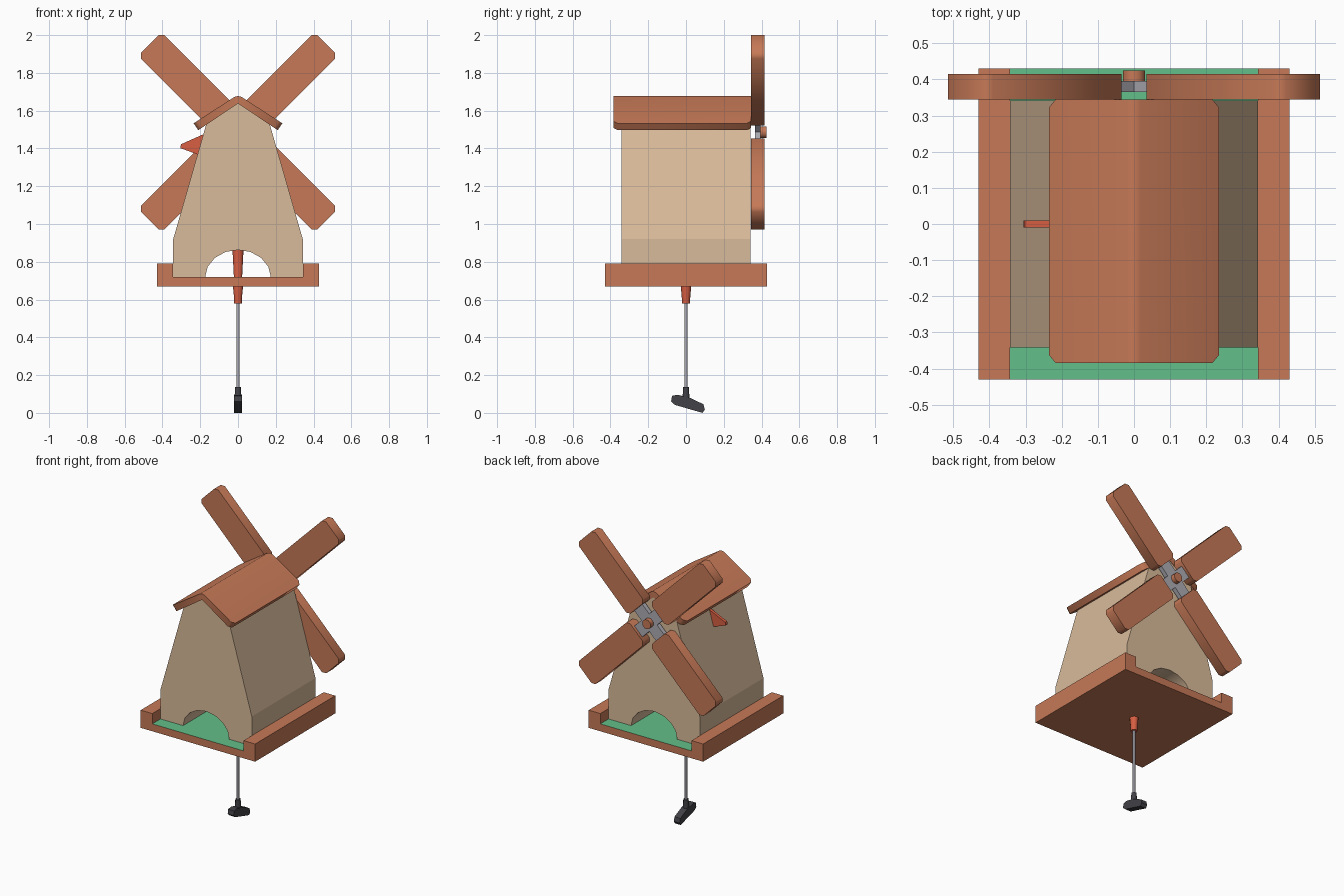
import bpy, bmesh, math
from mathutils import Matrix, Vector

if "Cube" in bpy.data.objects:
    bpy.data.objects.remove(bpy.data.objects["Cube"])


def material(name, rgb):
    lin = [((c / 255 + 0.055) / 1.055) ** 2.4 for c in rgb] + [1.0]
    m = bpy.data.materials.new(name)
    m.use_nodes = True
    m.diffuse_color = lin
    m.node_tree.nodes["Principled BSDF"].inputs["Base Color"].default_value = lin
    return m


brown = material("terracotta brown", (198, 121, 87))
tan = material("wall tan", (217, 187, 155))
green = material("turf green", (99, 191, 138))
red = material("grip red", (215, 94, 66))
grey = material("metal grey", (172, 172, 180))
dark = material("head charcoal", (66, 66, 71))


def finish(name, bm, mats, smooth=None):
    bmesh.ops.recalc_face_normals(bm, faces=bm.faces)
    me = bpy.data.meshes.new(name)
    bm.to_mesh(me)
    bm.free()
    for m in mats:
        me.materials.append(m)
    ob = bpy.data.objects.new(name, me)
    bpy.context.collection.objects.link(ob)
    if smooth:
        bpy.ops.object.select_all(action="DESELECT")
        ob.select_set(True)
        bpy.context.view_layer.objects.active = ob
        bpy.ops.object.shade_smooth_by_angle(angle=math.radians(smooth))
    return ob


def mirrored(half):
    """Close a right-hand outline with its mirror image, skipping centre points."""
    return half + [(-x, z) for x, z in reversed(half) if x > 0]


def extrude(profile, lo, hi, axis="y"):
    """Extrude an outline (x, z) along y, or an outline (y, z) along x."""
    place = (lambda a, b, d: (a, d, b)) if axis == "y" else (lambda a, b, d: (d, a, b))
    bm = bmesh.new()
    face = bm.faces.new([bm.verts.new(place(a, b, lo)) for a, b in profile])
    out = bmesh.ops.extrude_face_region(bm, geom=[face], use_keep_orig=True)
    step = Vector(place(0, 0, hi - lo))
    bmesh.ops.translate(bm, vec=step, verts=[g for g in out["geom"] if isinstance(g, bmesh.types.BMVert)])
    bmesh.ops.recalc_face_normals(bm, faces=bm.faces)
    return bm


def lathe(name, profile, sides, mat, smooth):
    """Stack of rings (radius, z) about the z axis, capped at both ends."""
    bm = bmesh.new()
    rings = []
    for r, z in profile:
        turn = [math.tau * (i + 0.5) / sides for i in range(sides)]
        rings.append([bm.verts.new((r * math.cos(t), r * math.sin(t), z)) for t in turn])
    for a, b in zip(rings, rings[1:]):
        for i in range(sides):
            j = (i + 1) % sides
            bm.faces.new((a[i], a[j], b[j], b[i]))
    bm.faces.new(rings[0])
    bm.faces.new(rings[-1])
    return finish(name, bm, [mat], smooth)


# Base tray with side rails and a turf floor
tray = [(0.43, 0.79), (0.343, 0.79), (0.343, 0.72)]
bm = extrude([(-0.43, 0.67), (0.43, 0.67)] + mirrored(tray), -0.43, 0.43)
for f in bm.faces:
    c = f.calc_center_median()
    f.material_index = int(f.normal.z > 0.9 and abs(c.x) < 0.3)
finish("base_tray", bm, [brown, green])

# House body with a through tunnel
arch = [(0.174 * math.cos(a), 0.718 + 0.145 * math.sin(a))
        for a in (math.pi * i / 8 for i in range(8, -1, -1))]
wall = [(0.343, 0.718), (0.343, 0.92), (0.167, 1.532), (0, 1.65)]
bm = extrude(arch + mirrored(wall), -0.342, 0.342)
for f in bm.faces:
    c = f.calc_center_median()
    f.smooth = abs(f.normal.y) < 0.1 and abs(c.x) < 0.18 and 0.72 < c.z < 0.9
finish("house_body", bm, [tan])

# Roof with clipped eave corners
over = [(0.21, 1.497), (0.235, 1.533), (0.018, 1.673), (0, 1.678)]
bm = extrude([(0, 1.638)] + mirrored(over), -0.385, 0.345)
corners = [e for e in bm.edges
           if all(abs(v.co.x) > 0.2 for v in e.verts)
           and abs(e.verts[0].co.y - e.verts[1].co.y) < 0.01]
bmesh.ops.bevel(bm, geom=corners, offset=0.022, segments=1, affect="EDGES")
finish("roof", bm, [brown], 50)

# Sails: four chamfered boards around the hub
HUB = Vector((0, 0, 1.486))
W, C, NEAR, FAR = 0.088, 0.022, 0.115, 0.661
board = mirrored([(W - C, NEAR), (W, NEAR + C), (W, FAR - C), (W - C, FAR)])
for i in range(4):
    bm = extrude(board, 0.345, 0.415)
    turn = Matrix.Rotation(math.radians(45 + 90 * i), 4, "Y")
    bmesh.ops.transform(bm, matrix=Matrix.Translation(HUB) @ turn, verts=bm.verts)
    finish(f"sail_{i + 1}", bm, [brown], 50)

# Hub cross and axle pin
H, L = 0.042, 0.17
arms = mirrored([(H, -L), (H, -H), (L, -H), (L, H), (H, H), (H, L)])
bm = extrude(arms, 0.365, 0.395)
spin = Matrix.Rotation(math.radians(45), 4, "Y")
bmesh.ops.transform(bm, matrix=Matrix.Translation(HUB) @ spin, verts=bm.verts)
finish("hub_cross", bm, [grey])
pin = lathe("axle_pin", [(0.033, -0.385), (0.033, -0.425)], 8, brown, 50)
pin.matrix_world = Matrix.Translation(HUB) @ Matrix.Rotation(math.radians(90), 4, "X")

# Side pennant
pennant = [(-0.306, 1.402), (-0.302, 1.422), (-0.15, 1.49), (-0.15, 1.345)]
finish("pennant", extrude(pennant, -0.01, 0.01), [red])

# Club: grip, shaft, neck and head
lathe("club_grip", [(0.021, 0.58), (0.023, 0.62), (0.028, 0.67), (0.028, 0.69),
                    (0.023, 0.72), (0.031, 0.87)], 10, red, 50)
lathe("club_shaft", [(0.008, 0.11), (0.008, 0.6)], 12, grey, 50)
lathe("club_neck", [(0.02, 0.07), (0.017, 0.138)], 8, dark, 50)
head = [(-0.079, 0.06), (-0.074, 0.09), (-0.045, 0.096), (0.02, 0.08), (0.092, 0.046),
        (0.1, 0.018), (0.088, 0.0), (-0.058, 0.042)]
bm = extrude(head, -0.022, 0.022, "x")
finish("club_head", bm, [dark], 35)
